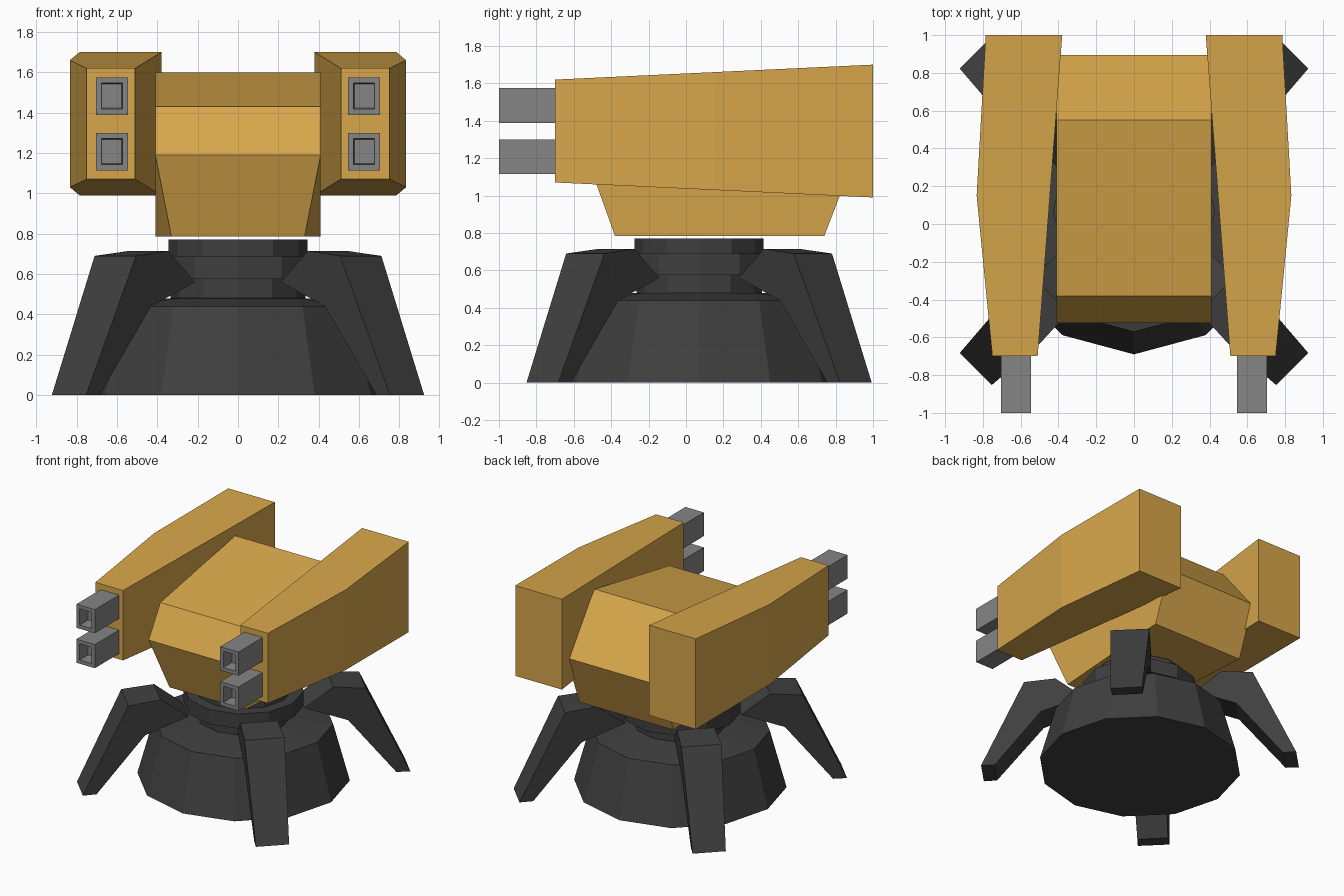
import bpy, bmesh, math

if "Cube" in bpy.data.objects:
    bpy.data.objects.remove(bpy.data.objects["Cube"])

CY = 0.07  # turret axis in y


def material(name, rgb):
    m = bpy.data.materials.new(name)
    m.diffuse_color = (*rgb, 1)
    m.use_nodes = True
    m.node_tree.nodes["Principled BSDF"].inputs["Base Color"].default_value = m.diffuse_color
    return m


YELLOW = material("yellow_paint", (0.68, 0.385, 0.07))
DARK = material("dark_metal", (0.05, 0.05, 0.05))
GREY = material("grey_metal", (0.235, 0.235, 0.235))


def finish(name, bm, mat):
    bmesh.ops.recalc_face_normals(bm, faces=bm.faces)
    me = bpy.data.meshes.new(name)
    bm.to_mesh(me)
    bm.free()
    me.materials.append(mat)
    ob = bpy.data.objects.new(name, me)
    bpy.context.collection.objects.link(ob)
    return ob


def loft(name, rings, mat):
    """Skin equal-length closed rings and cap both ends."""
    bm = bmesh.new()
    vs = [[bm.verts.new(p) for p in r] for r in rings]
    n = len(rings[0])
    for a, b in zip(vs, vs[1:]):
        for i in range(n):
            j = (i + 1) % n
            bm.faces.new((a[i], a[j], b[j], b[i]))
    bm.faces.new(vs[0])
    bm.faces.new(vs[-1])
    return finish(name, bm, mat)


# Twelve-sided pedestal: flared foot, neck, collar and turntable
profile = [(0.76, 0), (0.64, 0.44), (0.36, 0.478), (0.335, 0.48), (0.335, 0.575),
           (0.43, 0.575), (0.43, 0.69), (0.345, 0.69), (0.345, 0.77)]
loft("pedestal", [[(r * math.sin(i * math.pi / 6), CY - r * math.cos(i * math.pi / 6), z)
                   for i in range(12)] for r, z in profile], DARK)

# Four bent legs on the diagonals: (radius, height, half width)
LEG = [(1.185, 0, 0.12), (0.86, 0.69, 0.145), (0.625, 0.715, 0.135),
       (0.42, 0.56, 0.12), (0.735, 0.44, 0.125), (1.085, 0, 0.115)]
for k, label in enumerate(("back_right", "back_left", "front_left", "front_right")):
    a = math.pi / 4 + k * math.pi / 2
    c, s = math.cos(a), math.sin(a)
    bm = bmesh.new()
    sides = [[bm.verts.new((r * c - t * w * s, CY + r * s + t * w * c, z)) for r, z, w in LEG]
             for t in (-1, 1)]
    for v in sides:
        bm.faces.new([v[i] for i in (0, 1, 4, 5)])
        bm.faces.new([v[i] for i in (1, 2, 3, 4)])
    for i in range(6):
        j = (i + 1) % 6
        bm.faces.new((sides[0][i], sides[0][j], sides[1][j], sides[1][i]))
    finish(label + "_leg", bm, DARK)

# Central body: hexagonal side profile (y, z, half width), narrowed at the lower front
BODY = [(-0.38, 0.785, 0.33), (-0.525, 1.19, 0.41), (-0.38, 1.43, 0.41),
        (0.55, 1.60, 0.41), (0.895, 1.19, 0.41), (0.74, 0.785, 0.41)]
loft("turret_body", [[(t * w, y, z) for y, z, w in BODY] for t in (-1, 1)], YELLOW)

# Tapered side pods: (y, inner x, outer x, bottom z, top z)
POD = [(-0.70, 0.51, 0.75, 1.07, 1.62), (0.15, 0.445, 0.833, 1.03, 1.66),
       (1.0, 0.38, 0.785, 0.99, 1.70)]


def barrel(name, x, z):
    """Rectangular gun barrel with a recessed muzzle."""
    def rect(y, hx, hz):
        return [(x - hx, y, z - hz), (x + hx, y, z - hz), (x + hx, y, z + hz), (x - hx, y, z + hz)]
    loft(name, [rect(-0.68, 0.08, 0.093), rect(-1.0, 0.08, 0.093),
                rect(-1.0, 0.052, 0.064), rect(-0.9, 0.048, 0.06)], GREY)


for t, label in ((-1, "left"), (1, "right")):
    loft(label + "_pod", [[(t * a, y, b), (t * o, y, b), (t * o, y, h), (t * a, y, h)]
                          for y, a, o, b, h in POD], YELLOW)
    barrel(label + "_lower_barrel", t * 0.625, 1.207)
    barrel(label + "_upper_barrel", t * 0.625, 1.482)
